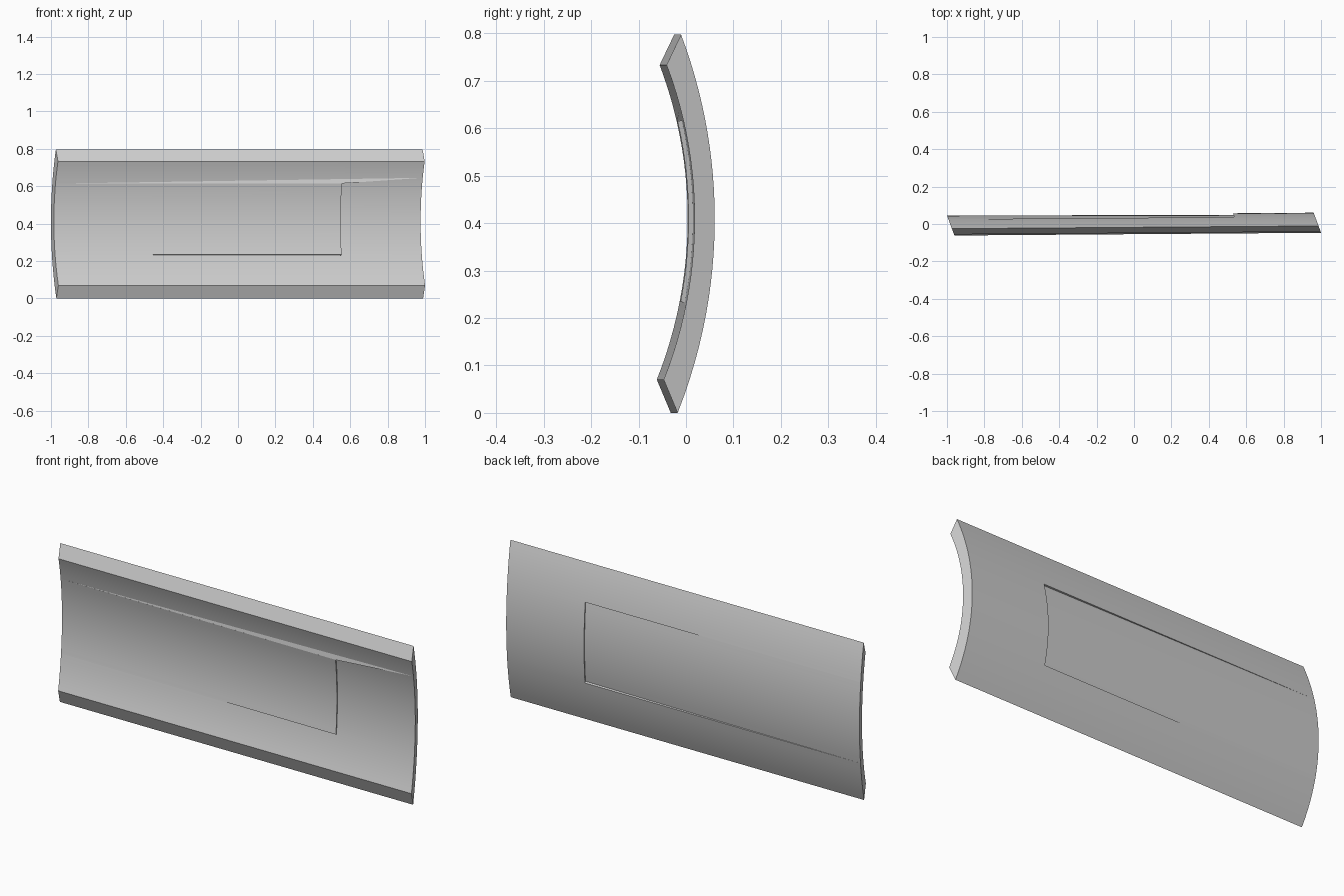
import bpy, bmesh, math

if "Cube" in bpy.data.objects:
    bpy.data.objects.remove(bpy.data.objects["Cube"])

grey = bpy.data.materials.new("light grey")
grey.diffuse_color = (0.6, 0.6, 0.6, 1)
grey.use_nodes = True
grey.node_tree.nodes["Principled BSDF"].inputs["Base Color"].default_value = grey.diffuse_color

L = 0.983          # half length of the panel
CUT = 0.55         # x of the step across the middle strip
STEP = 0.0095      # how far the loose strip leans forward there


def breaks(zs, ns):
    out = []
    for a, b, n in zip(zs, zs[1:], ns):
        out += [a + (b - a) * i / n for i in range(n)]
    return out + [zs[-1]]


NS = (6, 14, 6)
LO, HI, N = NS[0], NS[0] + NS[1], sum(NS)
ZI = breaks((0.07, 0.235, 0.615, 0.733), NS)
ZO = breaks((0.0, 0.215, 0.62, 0.797), NS)


def arc(z, outer):
    """Depth of the curved cross-section at height z."""
    mid, r, c = (0.0605, 1.103, 0.3985) if outer else (0.018, 0.917, 0.4015)
    return mid - r + math.sqrt(r * r - (z - c) ** 2) + 0.009 * (z - 0.4)


def point(x, row, outer, loose=False):
    z = (ZO if outer else ZI)[row]
    y = arc(z, outer) - 0.0145 * (L - x) / (2 * L)
    if loose:
        y -= STEP * (x + L) / (CUT + L)
    return (x - 0.37 * y, y, z)


def strip(bm, x0, x1, r0, r1, loose=False, sides="lrbt"):
    """Curved slab between two x stations and two rows."""
    v = {(x, r, o): bm.verts.new(point(x, r, o, loose))
         for x in (x0, x1) for r in range(r0, r1 + 1) for o in (0, 1)}
    for r in range(r0, r1):
        bm.faces.new([v[x0, r, 0], v[x1, r, 0], v[x1, r + 1, 0], v[x0, r + 1, 0]])
        bm.faces.new([v[x1, r, 1], v[x0, r, 1], v[x0, r + 1, 1], v[x1, r + 1, 1]])
        for x, key in ((x0, "l"), (x1, "r")):
            if key in sides:
                q = [v[x, r, 0], v[x, r + 1, 0], v[x, r + 1, 1], v[x, r, 1]]
                bm.faces.new(q if key == "l" else q[::-1])
    for r, key in ((r0, "b"), (r1, "t")):
        if key in sides:
            q = [v[x0, r, 0], v[x0, r, 1], v[x1, r, 1], v[x1, r, 0]]
            bm.faces.new(q if key == "b" else q[::-1])


def finish(bm, name):
    bmesh.ops.remove_doubles(bm, verts=bm.verts, dist=1e-5)
    me = bpy.data.meshes.new(name)
    bm.to_mesh(me)
    bm.free()
    me.materials.append(grey)
    ob = bpy.data.objects.new(name, me)
    bpy.context.collection.objects.link(ob)
    bpy.context.view_layer.objects.active = ob
    ob.select_set(True)
    bpy.ops.object.shade_smooth_by_angle(angle=math.radians(30))
    ob.select_set(False)


# Fixed frame: upper and lower strips joined by the right-hand panel
bm = bmesh.new()
for r0, r1, edge, inner in ((0, LO, "b", "t"), (HI, N, "t", "b")):
    strip(bm, -L, CUT, r0, r1, sides="l" + edge + inner)
    strip(bm, CUT, L, r0, r1, sides="r" + edge)
strip(bm, CUT, L, LO, HI, sides="lr")
finish(bm, "curved_panel")

# Middle strip leaning slightly forward
bm = bmesh.new()
strip(bm, -L, CUT, LO, HI, loose=True)
finish(bm, "middle_strip")

# Thin sloping sliver above the strip
bm = bmesh.new()
zr = 0.645
yr = arc(zr, False)
tri = [bm.verts.new(p) for p in (
    point(-0.93, HI, 0), point(CUT, HI, 0, True), (L - 0.37 * yr, yr, zr))]
bm.faces.new(tri)
finish(bm, "sliver")
